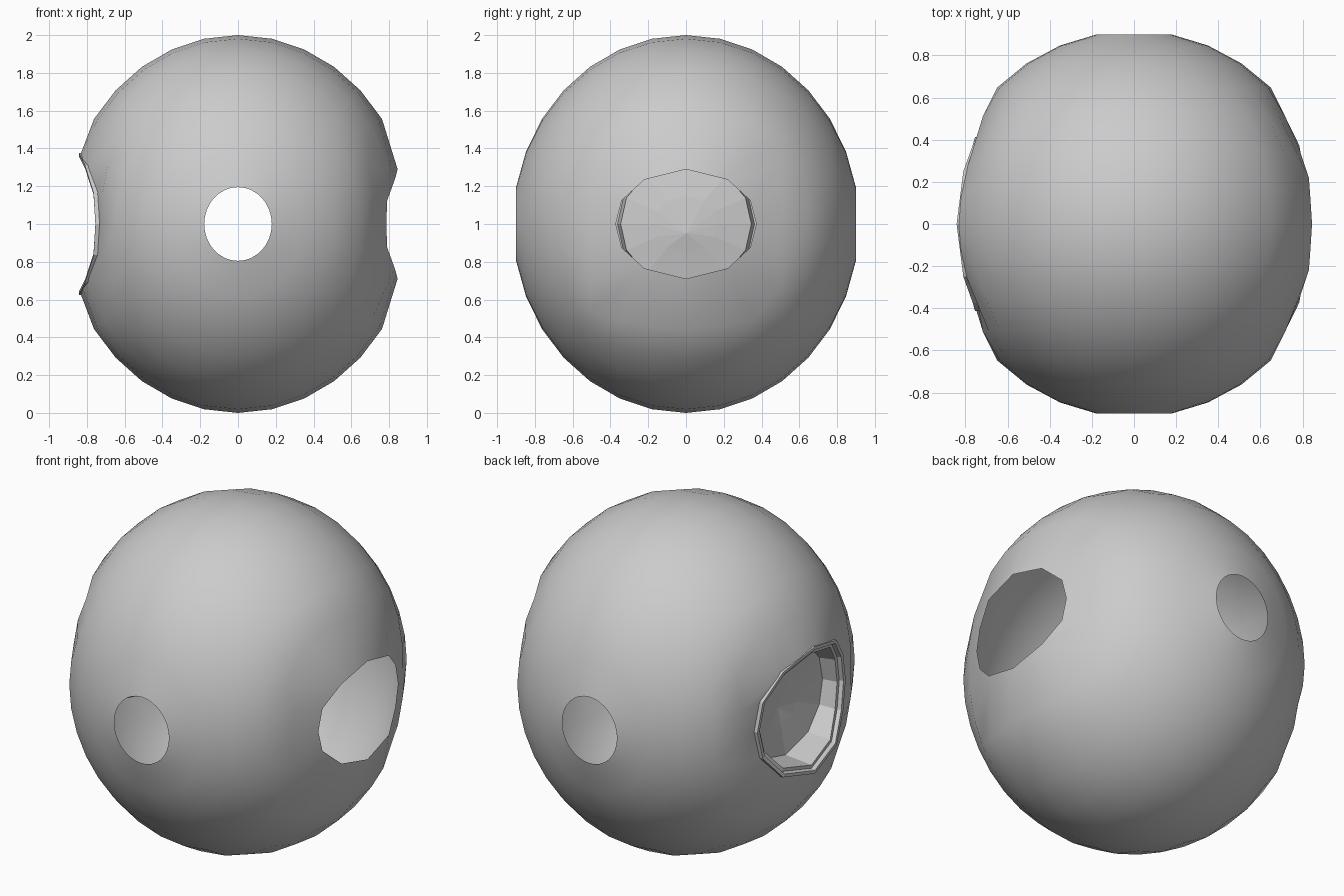
import bpy, bmesh
from math import sin, cos, pi

if "Cube" in bpy.data.objects:
    bpy.data.objects.remove(bpy.data.objects["Cube"])

R, H, STEP = 0.917, 1.0, pi / 16

def make_object(name, bm, smooth):
    bmesh.ops.recalc_face_normals(bm, faces=bm.faces)
    me = bpy.data.meshes.new(name)
    bm.to_mesh(me)
    bm.free()
    for p in me.polygons:
        p.use_smooth = smooth
    ob = bpy.data.objects.new(name, me)
    bpy.context.collection.objects.link(ob)
    return ob

# One quadrant of the side opening, as (y, z offset, x)
RIGHT = {(0, 2): (0, .29, .845), (1, 2): (.11, .2625, .838), (2, 2): (.22, .235, .83),
         (2, 1): (.34, .125, .79), (2, 0): (.372, 0, .785)}
LEFT = {(0, 2): (0, .365, .835), (1, 2): (.12, .335, .825), (2, 2): (.24, .30, .80),
        (2, 1): (.365, .16, .745), (2, 0): (.40, 0, .735)}

def sign(v):
    return (v > 0) - (v < 0)

# Hollow body: sphere with its poles along y, poles left open as round holes
bm = bmesh.new()
grid = {}
for j in range(-7, 8):
    for i in range(32):
        x = R * cos(j * STEP) * cos(i * STEP)
        y = R * sin(j * STEP)
        z = H * cos(j * STEP) * sin(i * STEP)
        right = x > 0
        k = i if i <= 8 else (i - 32 if i >= 24 else 16 - i)
        s = 1 if right else -1
        if abs(j) < 2 and abs(k) < 2:
            continue                      # side opening
        key = (abs(j), abs(k))
        if key in RIGHT:                  # pull the edge to the rim outline
            py, pz, px = (RIGHT if right else LEFT)[key]
            x, y, z = s * px, sign(j) * py, sign(k) * pz
        elif abs(j) == 3 and abs(k) < 3:  # shallow dent beside the opening
            x -= s * 0.045 * (1 - abs(k) / 3)
        grid[j, i] = bm.verts.new((x, y, z + 1))
for j in range(-7, 7):
    for i in range(32):
        q = [(j, i), (j, (i + 1) % 32), (j + 1, (i + 1) % 32), (j + 1, i)]
        if all(c in grid for c in q):
            bm.faces.new([grid[c] for c in q])
make_object("hollow_body", bm, True)

# Twelve-sided outline of the left collar, going once around
quarter = [(0, .375, -.842), (.25, .31, -.81), (.375, .165, -.765)]
side = (.412, 0, -.755)
half = quarter + [side] + [(y, -z, x) for y, z, x in reversed(quarter)]
outline = half + [(-y, z, x) for y, z, x in reversed(half[1:-1])]

# Collar and closed cup: lofted rings (scale, x shift, fixed x or None)
sections = [(.97, .035, None), (1.0, .025, None), (1.0, 0, None), (.95, 0, None),
            (.93, .022, None), (.88, .022, None), (.84, 0, -.65), (.40, 0, -.62)]
bm = bmesh.new()
rings = []
for sc, dx, fx in sections:
    rings.append([bm.verts.new((x + dx if fx is None else fx, y * sc, 1 + z * sc))
                  for y, z, x in outline])
for a, b in zip(rings, rings[1:]):
    for i in range(12):
        n = (i + 1) % 12
        bm.faces.new((a[i], a[n], b[n], b[i]))
tip = bm.verts.new((-.60, 0, .95))
for i in range(12):
    bm.faces.new((rings[-1][i], rings[-1][(i + 1) % 12], tip))
make_object("side_collar_cup", bm, False)
